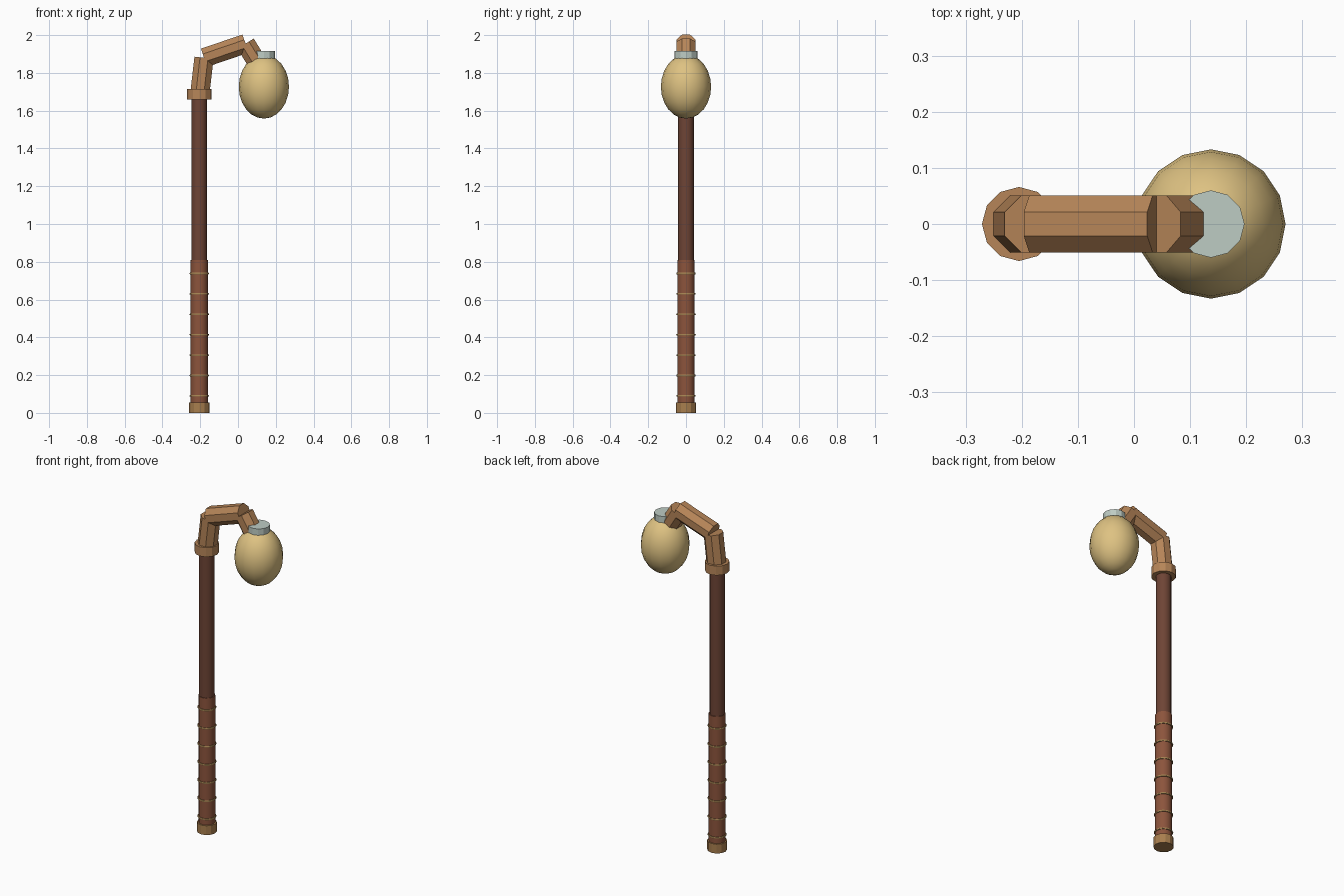
import bpy, math
from mathutils import Vector

if "Cube" in bpy.data.objects:
    bpy.data.objects.remove(bpy.data.objects["Cube"])


def material(name, srgb):
    """Flat material from display colour values, stored as linear."""
    col = [((c / 255 + 0.055) / 1.055) ** 2.4 for c in srgb] + [1]
    m = bpy.data.materials.new(name)
    m.diffuse_color = col
    m.use_nodes = True
    m.node_tree.nodes["Principled BSDF"].inputs["Base Color"].default_value = col
    return m


dark_wood = material("dark wood", (110, 68, 53))
leather = material("leather wrap", (140, 84, 60))
tan_wood = material("tan wood", (182, 133, 88))
brass = material("brass", (168, 126, 78))
cord = material("cord", (165, 132, 82))
paper = material("lantern paper", (222, 194, 130))
pale_metal = material("pale metal", (190, 204, 196))

POLE_X = -0.205
LAMP_X = 0.137


def finish(name, mat, angle=None):
    ob = bpy.context.object
    ob.name = name
    ob.data.materials.append(mat)
    if angle:
        bpy.ops.object.shade_smooth_by_angle(angle=math.radians(angle))
    return ob


def rod(name, start, end, radius, mat, sides=12, twist=0, angle=None):
    """Closed prism running between two points."""
    a, b = Vector(start), Vector(end)
    axis = b - a
    bpy.ops.mesh.primitive_cylinder_add(vertices=sides, radius=radius,
                                        depth=axis.length, location=(a + b) / 2)
    ob = bpy.context.object
    # twist in the mesh first so the facets sit symmetrically about the arm
    for v in ob.data.vertices:
        x, y = v.co.x, v.co.y
        v.co.x = x * math.cos(twist) - y * math.sin(twist)
        v.co.y = x * math.sin(twist) + y * math.cos(twist)
    ob.rotation_euler = (0, math.atan2(axis.x, axis.z), 0)
    return finish(name, mat, angle)


def upright(name, x, z0, z1, radius, mat, **kw):
    return rod(name, (x, 0, z0), (x, 0, z1), radius, mat, **kw)


# Staff, grip and end fittings
upright("pole", POLE_X, 0.03, 1.69, 0.042, dark_wood, angle=40)
upright("grip", POLE_X, 0.04, 0.81, 0.046, leather, angle=40)
upright("foot_cap", POLE_X, 0, 0.055, 0.054, brass)
upright("collar", POLE_X, 1.66, 1.715, 0.066, tan_wood)

# Cord rings around the grip
for i in range(7):
    bpy.ops.mesh.primitive_torus_add(major_radius=0.047, minor_radius=0.005,
                                     major_segments=16, minor_segments=6,
                                     location=(POLE_X, 0, 0.09 + 0.108 * i))
    finish(f"grip_ring_{i + 1}", cord, 60)

# Bent arm of three faceted lengths
joints = [(-0.202, 0, 1.69), (-0.18, 0, 1.88), (0.04, 0, 1.955), (0.12, 0, 1.825)]
for i, (a, b) in enumerate(zip(joints, joints[1:])):
    rod(f"arm_segment_{i + 1}", a, b, 0.055, tan_wood, sides=8, twist=math.pi / 8)

# Lantern and its lid
bpy.ops.mesh.primitive_uv_sphere_add(segments=16, ring_count=12, radius=1,
                                     location=(LAMP_X, 0, 1.727))
bpy.context.object.scale = (0.133, 0.133, 0.169)
finish("lantern", paper, 60)
upright("lantern_lid", LAMP_X, 1.865, 1.915, 0.06, pale_metal)
